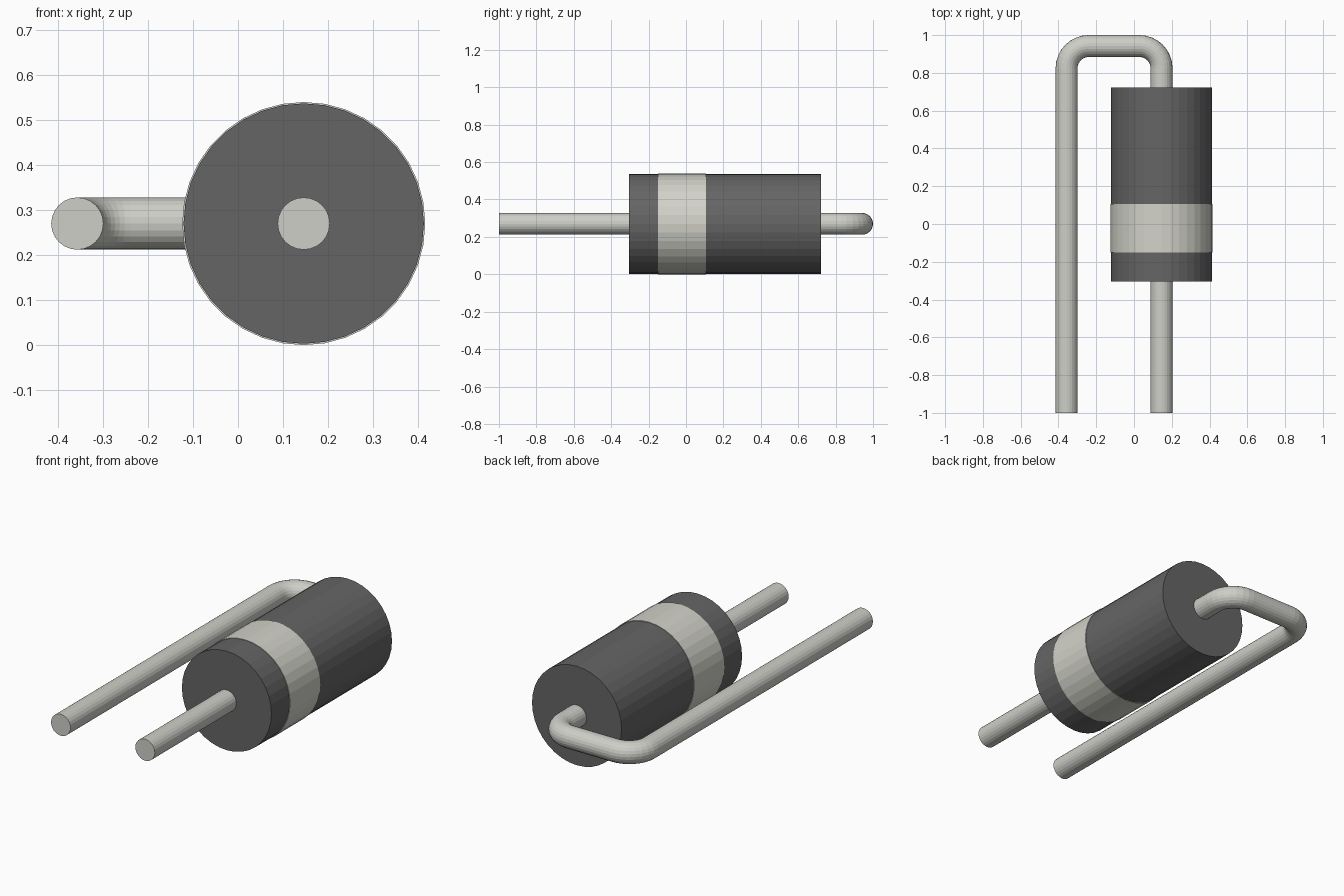
import bpy, bmesh, math
from mathutils import Vector

if "Cube" in bpy.data.objects:
    bpy.data.objects.remove(bpy.data.objects["Cube"])

AX, AZ = 0.146, 0.27      # body axis
LX = -0.357               # return leg
WR = 0.058                # lead radius
BEND = 0.117              # centreline bend radius
TOP = 0.942               # centreline of the crossbar


def material(name, rgb):
    m = bpy.data.materials.new(name)
    m.diffuse_color = (*rgb, 1)
    m.use_nodes = True
    m.node_tree.nodes["Principled BSDF"].inputs["Base Color"].default_value = m.diffuse_color
    return m


def sweep(name, path, radii, sides, mat, phase=0.0):
    """Round tube with closed ends along a path in the horizontal plane."""
    bm = bmesh.new()
    pts = [Vector((x, y, AZ)) for x, y in path]
    rings = []
    for i, p in enumerate(pts):
        t = Vector((0, 0, 0))
        if i > 0:
            t += (p - pts[i - 1]).normalized()
        if i < len(pts) - 1:
            t += (pts[i + 1] - p).normalized()
        t.normalize()
        side, up = Vector((t.y, -t.x, 0)), Vector((0, 0, 1))
        ring = []
        for k in range(sides):
            a = math.tau * k / sides + phase
            ring.append(bm.verts.new(p + radii * (side * math.cos(a) + up * math.sin(a))))
        rings.append(ring)
    for r, s in zip(rings, rings[1:]):
        for k in range(sides):
            j = (k + 1) % sides
            bm.faces.new((r[k], r[j], s[j], s[k]))
    bm.faces.new(rings[0])
    bm.faces.new(rings[-1])
    bmesh.ops.recalc_face_normals(bm, faces=bm.faces)
    me = bpy.data.meshes.new(name)
    bm.to_mesh(me)
    bm.free()
    me.materials.append(mat)
    ob = bpy.data.objects.new(name, me)
    bpy.context.collection.objects.link(ob)
    return ob


def arc(cx, cy, a0, a1, n=8):
    return [(cx + BEND * math.cos(math.radians(a0 + (a1 - a0) * i / n)),
             cy + BEND * math.sin(math.radians(a0 + (a1 - a0) * i / n)))
            for i in range(n + 1)]


dark = material("dark_casing", (0.13, 0.13, 0.13))
cream = material("band_cream", (0.65, 0.65, 0.59))
metal = material("lead_metal", (0.62, 0.62, 0.58))

# Casing in two pieces with the marking band between them
for name, y0, y1, r, mat in (("front_casing", -0.305, -0.15, 0.267, dark),
                             ("marking_band", -0.15, 0.107, 0.27, cream),
                             ("rear_casing", 0.107, 0.722, 0.267, dark)):
    sweep(name, [(AX, y0), (AX, y1)], r, 36, mat)

# Straight front lead
sweep("front_lead", [(AX, -1.0), (AX, -0.305)], WR, 24, metal)

# Rear lead, bent twice and running back to the front
cy = TOP - BEND
path = [(AX, 0.722)] + arc(AX - BEND, cy, 0, 90) + arc(LX + BEND, cy, 90, 180) + [(LX, -1.0)]
sweep("bent_rear_lead", path, WR, 24, metal)
